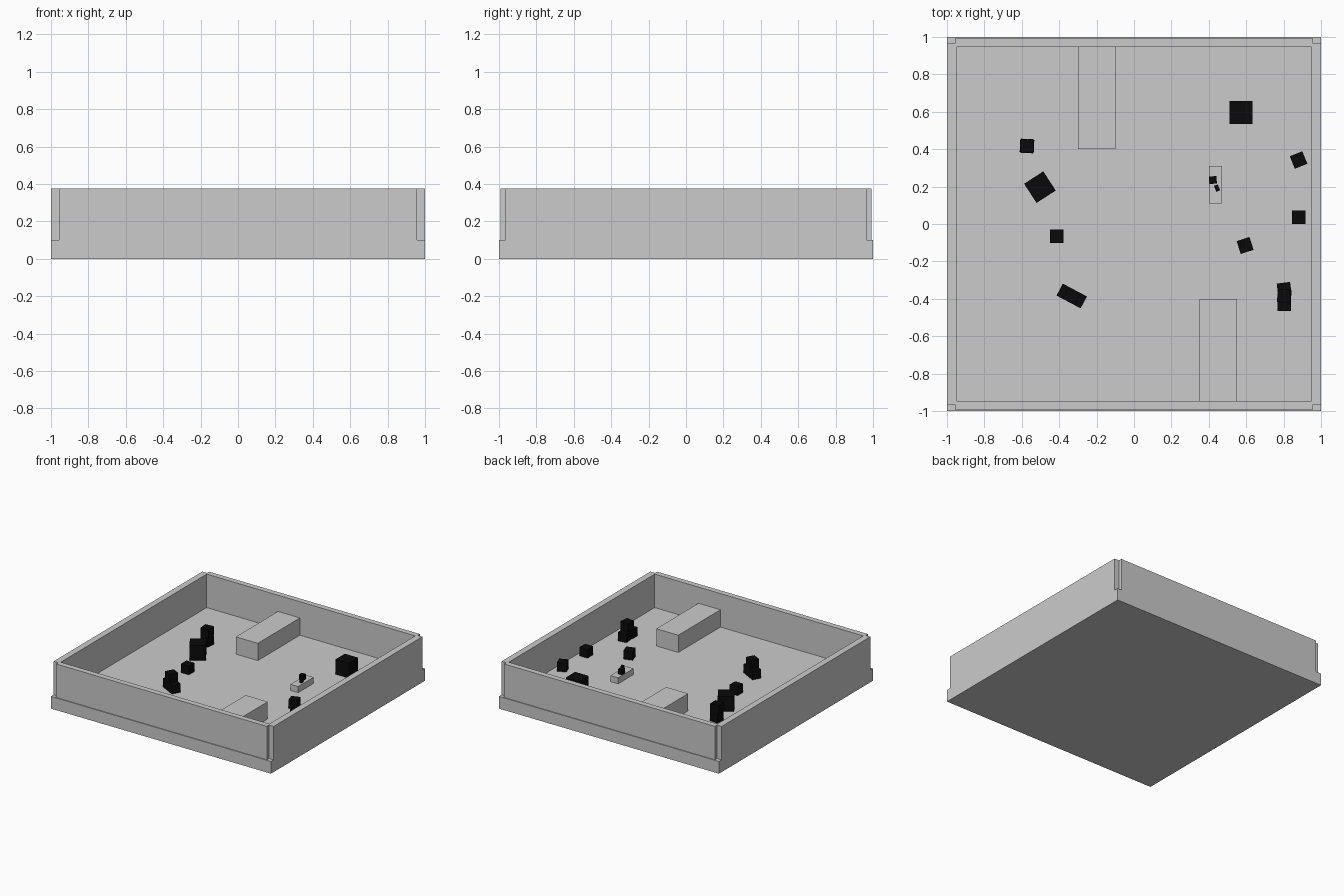
import bpy, bmesh
from math import radians, cos, sin

if "Cube" in bpy.data.objects:
    bpy.data.objects.remove(bpy.data.objects["Cube"])

FLOOR = 0.1
TOP = 0.375
black = bpy.data.materials.new("black")
black.diffuse_color = (0.003, 0.003, 0.003, 1)
black.use_nodes = True
black.node_tree.nodes["Principled BSDF"].inputs["Base Color"].default_value = black.diffuse_color


def box(name, x, y, z0, size, rot=0, mat=None):
    """Box centred on (x, y), standing on z0, turned by rot degrees."""
    me = bpy.data.meshes.new(name)
    bm = bmesh.new()
    bmesh.ops.create_cube(bm, size=1)
    bmesh.ops.scale(bm, vec=size, verts=bm.verts)
    bm.to_mesh(me)
    bm.free()
    ob = bpy.data.objects.new(name, me)
    ob.location = (x, y, z0 + size[2] / 2)
    ob.rotation_euler.z = radians(rot)
    bpy.context.collection.objects.link(ob)
    if mat:
        me.materials.append(mat)
    return ob


def cube(name, x, y, s, rot=0, z=FLOOR):
    return box(name, x, y, z, (s, s, s), rot, black)


# Floor slab and four walls that leave a small notch at each corner
box("floor_slab", 0, 0, 0, (2, 2, FLOOR))
wall_h = TOP - FLOOR
for side, label in ((-1, "front"), (1, "back")):
    box(label + "_wall", 0, side * 0.97, FLOOR, (1.915, 0.046, wall_h))
for side, label in ((-1, "left"), (1, "right")):
    box(label + "_wall", side * 0.974, 0, FLOOR, (0.052, 1.93, wall_h))

# Partition blocks reaching in from the back and front walls
box("back_partition", -0.2, 0.675, FLOOR, (0.2, 0.55, 0.142))
box("front_partition", 0.45, -0.675, FLOOR, (0.2, 0.55, 0.142))

# Small plinth with two small pieces on it
box("plinth", 0.435, 0.21, FLOOR, (0.07, 0.2, 0.05))
box("plinth_block", 0.422, 0.235, 0.15, (0.04, 0.04, 0.04), 5, black)
box("plinth_post", 0.444, 0.192, 0.15, (0.022, 0.034, 0.042), 20, black)

# Two large crates
cube("large_crate_left", -0.503, 0.197, 0.122, 33)
cube("large_crate_back", 0.572, 0.596, 0.122)

# Loose small crates
S = 0.072
for i, (x, y, r) in enumerate([(-0.412, -0.065, 0), (0.88, 0.342, 22),
                               (0.882, 0.035, 0), (0.594, -0.115, 18)]):
    cube(f"small_crate_{i}", x, y, S, r)

# Stack of two crates
cube("stack_lower", -0.572, 0.417, S, -6)
cube("stack_upper", -0.572, 0.417, S, 3, FLOOR + S)

# Two small pyramids: a pair of crates with one on top
a = radians(-28)
for k in (-1, 1):
    cube("pyramid_left_base", -0.333 + k * 0.037 * cos(a), -0.385 + k * 0.037 * sin(a), S, -28)
cube("pyramid_left_top", -0.333, -0.385, S, -28, FLOOR + S)
cube("pyramid_right_base", 0.803, -0.35, S, 7)
cube("pyramid_right_base", 0.803, -0.43, S)
cube("pyramid_right_top", 0.803, -0.385, S, -6, FLOOR + S)
